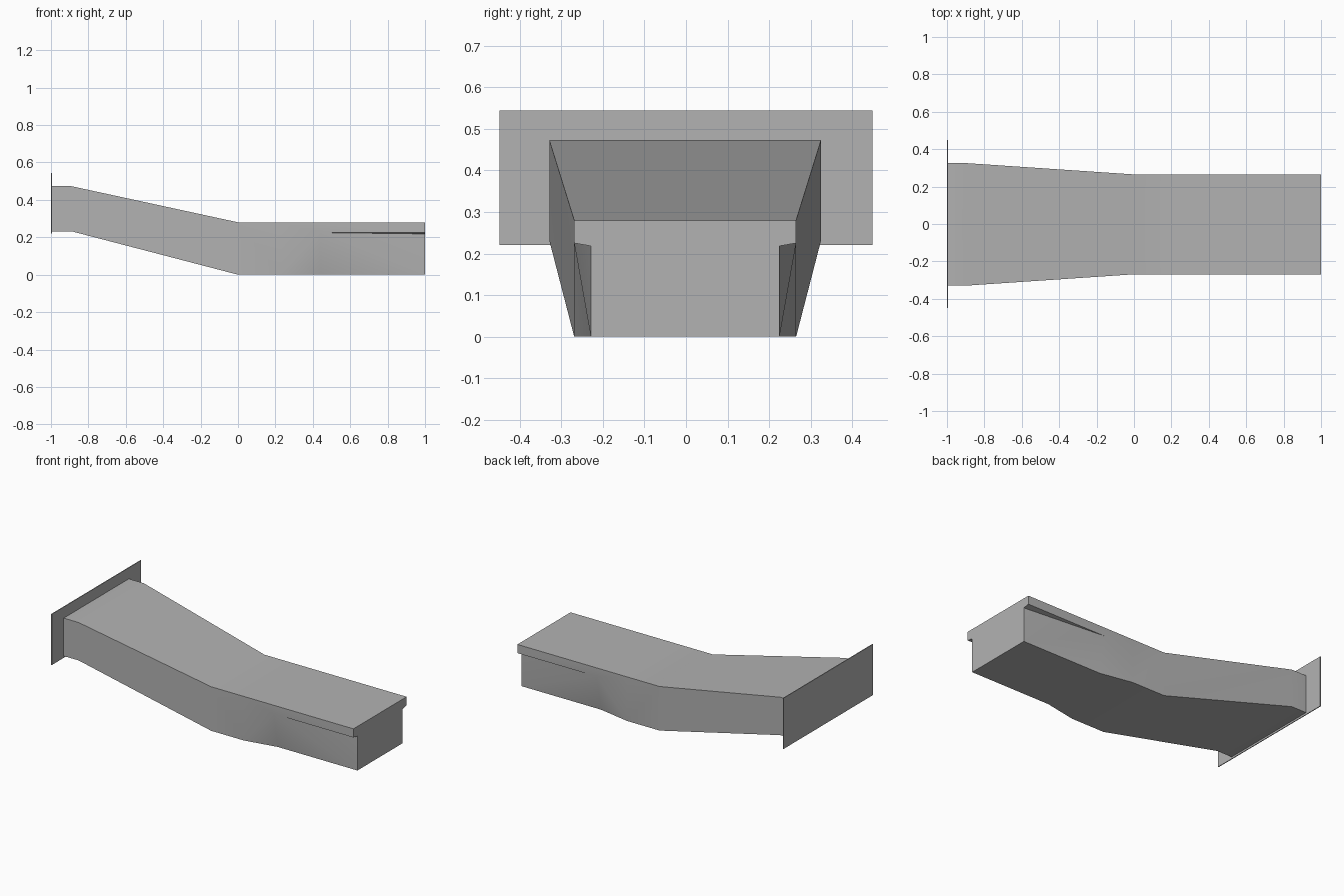
import bpy, bmesh, math

cube = bpy.data.objects.get("Cube")
if cube:
    bpy.data.objects.remove(cube, do_unlink=True)

# One plain grey for everything
grey = bpy.data.materials.new("plain_grey")
grey.use_nodes = True
colour = (0.45, 0.45, 0.45, 1)
grey.diffuse_color = colour
grey.node_tree.nodes["Principled BSDF"].inputs["Base Color"].default_value = colour


def finish(bm, name):
    bmesh.ops.recalc_face_normals(bm, faces=bm.faces)
    mesh = bpy.data.meshes.new(name)
    bm.to_mesh(mesh)
    bm.free()
    mesh.materials.append(grey)
    obj = bpy.data.objects.new(name, mesh)
    bpy.context.collection.objects.link(obj)
    return obj


# Duct: stations of x, half width, top, lip (y, z), recess top (y, z), bottom
NARROW, WIDE, INSET, TOP, LIP = 0.267, 0.327, 0.227, 0.28, 0.225


def station(x, half, top, lip_z, inner, bottom, foot):
    return [(x, 0, top), (x, half, top), (x, half, lip_z),
            (x, *inner), (x, foot, bottom), (x, 0, bottom)]


def plain(x, half, top, bottom):
    return station(x, half, top, bottom, (half, bottom), bottom, half)


stations = [
    plain(-0.997, WIDE, 0.473, 0.232),
    plain(-0.89, WIDE, 0.473, 0.232),
    plain(0, NARROW, TOP, 0),
    plain(0.23, NARROW, TOP, 0),
    station(0.44, NARROW, TOP, LIP, (NARROW, LIP), 0, INSET),
    station(1, NARROW, TOP, LIP, (INSET, 0.218), 0, INSET),
]

bm = bmesh.new()
cache = {}


def add_face(points):
    verts = []
    for p in points:
        if p not in cache:
            cache[p] = bm.verts.new(p)
        if cache[p] not in verts:
            verts.append(cache[p])
    if len(verts) > 2:
        bm.faces.new(verts)


for side in (1, -1):
    rings = [[(x, y * side, z) for x, y, z in s] for s in stations]
    for a, b in zip(rings, rings[1:]):
        for i in range(len(a) - 1):
            add_face((a[i], a[i + 1], b[i + 1]))
            add_face((a[i], b[i + 1], b[i]))
    add_face(rings[0])
    add_face(rings[-1])

duct = finish(bm, "duct")
duct.location.y = -0.002
bpy.context.view_layer.objects.active = duct
duct.select_set(True)
bpy.ops.object.shade_smooth_by_angle(angle=math.radians(30))

# Thin mounting plate at the raised end
bm = bmesh.new()
bmesh.ops.create_cube(bm, size=1)
bmesh.ops.scale(bm, vec=(0.005, 0.898, 0.323), verts=bm.verts)
bmesh.ops.translate(bm, vec=(-0.9975, 0, 0.382), verts=bm.verts)
finish(bm, "mounting_plate")
